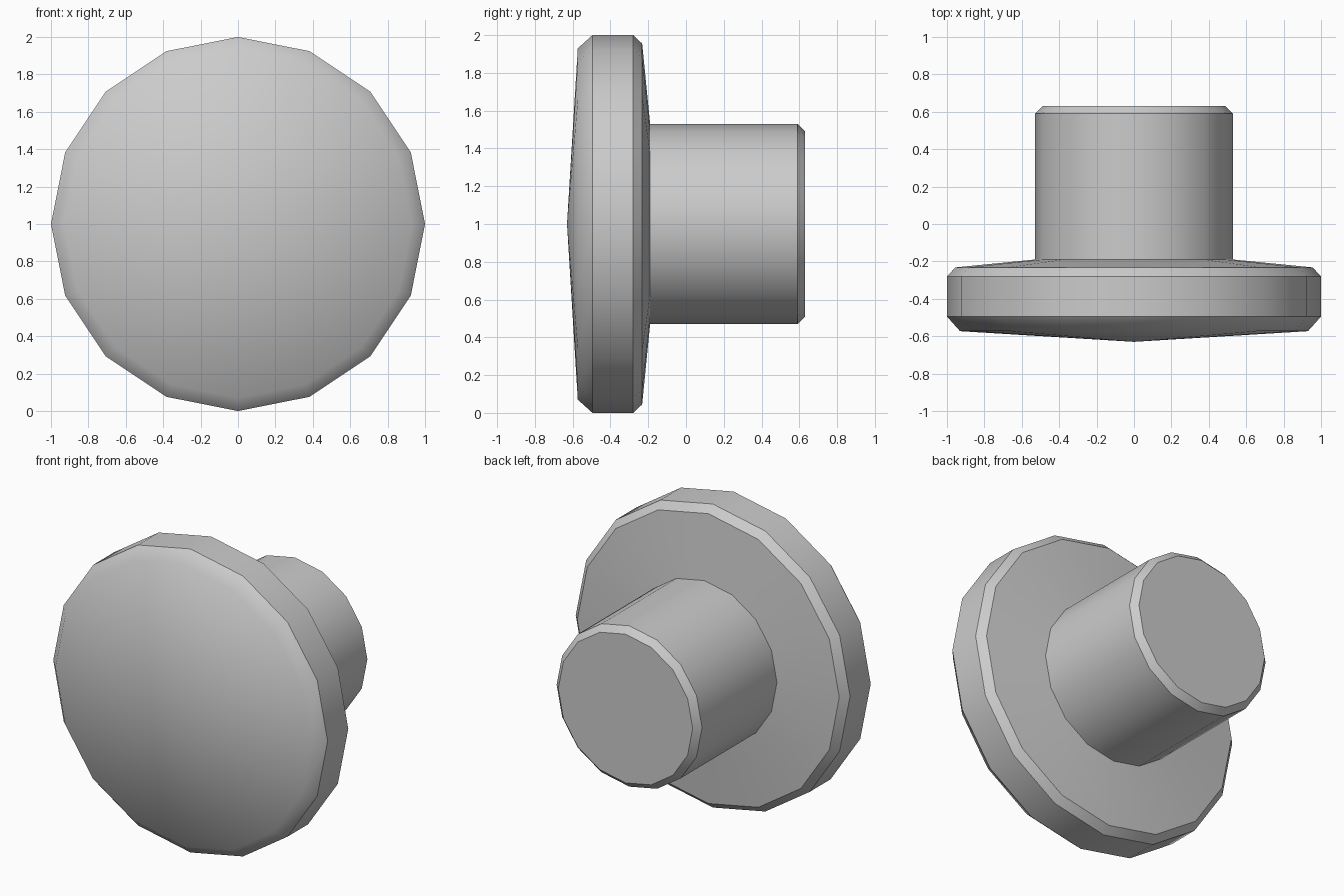
import bpy, bmesh, math

if "Cube" in bpy.data.objects:
    bpy.data.objects.remove(bpy.data.objects["Cube"])

SIDES = 16
# Lathe profile: (radius, y, is_sharp_ring), from front apex to back of stem
RINGS = [
    (0.93, -0.573, False),   # domed face blends into front bevel
    (1.00, -0.495, True),    # rim front
    (1.00, -0.28, True),     # rim back
    (0.955, -0.232, True),   # back bevel
    (0.53, -0.19, True),     # sloped back meets stem
    (0.53, 0.59, True),      # stem
    (0.49, 0.63, True),      # stem end bevel
]
FRONT_Y = -0.63

bm = bmesh.new()


def ring(radius, y):
    return [bm.verts.new((radius * math.cos(2 * math.pi * i / SIDES), y,
                          1 + radius * math.sin(2 * math.pi * i / SIDES)))
            for i in range(SIDES)]


rings = [ring(r, y) for r, y, _ in RINGS]

# Shallow domed front
apex = bm.verts.new((0, FRONT_Y, 1))
for i in range(SIDES):
    bm.faces.new((apex, rings[0][i], rings[0][(i + 1) % SIDES]))

# Rim, back and stem walls
for a, b in zip(rings, rings[1:]):
    for i in range(SIDES):
        j = (i + 1) % SIDES
        bm.faces.new((a[i], b[i], b[j], a[j]))

# Flat stem end
bm.faces.new(rings[-1])
bmesh.ops.recalc_face_normals(bm, faces=bm.faces[:])

# Smooth around the axis, crisp at the marked rings
for f in bm.faces:
    f.smooth = True
for verts, (_, _, sharp) in zip(rings, RINGS):
    for i in range(SIDES):
        bm.edges.get((verts[i], verts[(i + 1) % SIDES])).smooth = not sharp

mesh = bpy.data.meshes.new("round_knob")
bm.to_mesh(mesh)
bm.free()
knob = bpy.data.objects.new("round_knob", mesh)
bpy.context.collection.objects.link(knob)
